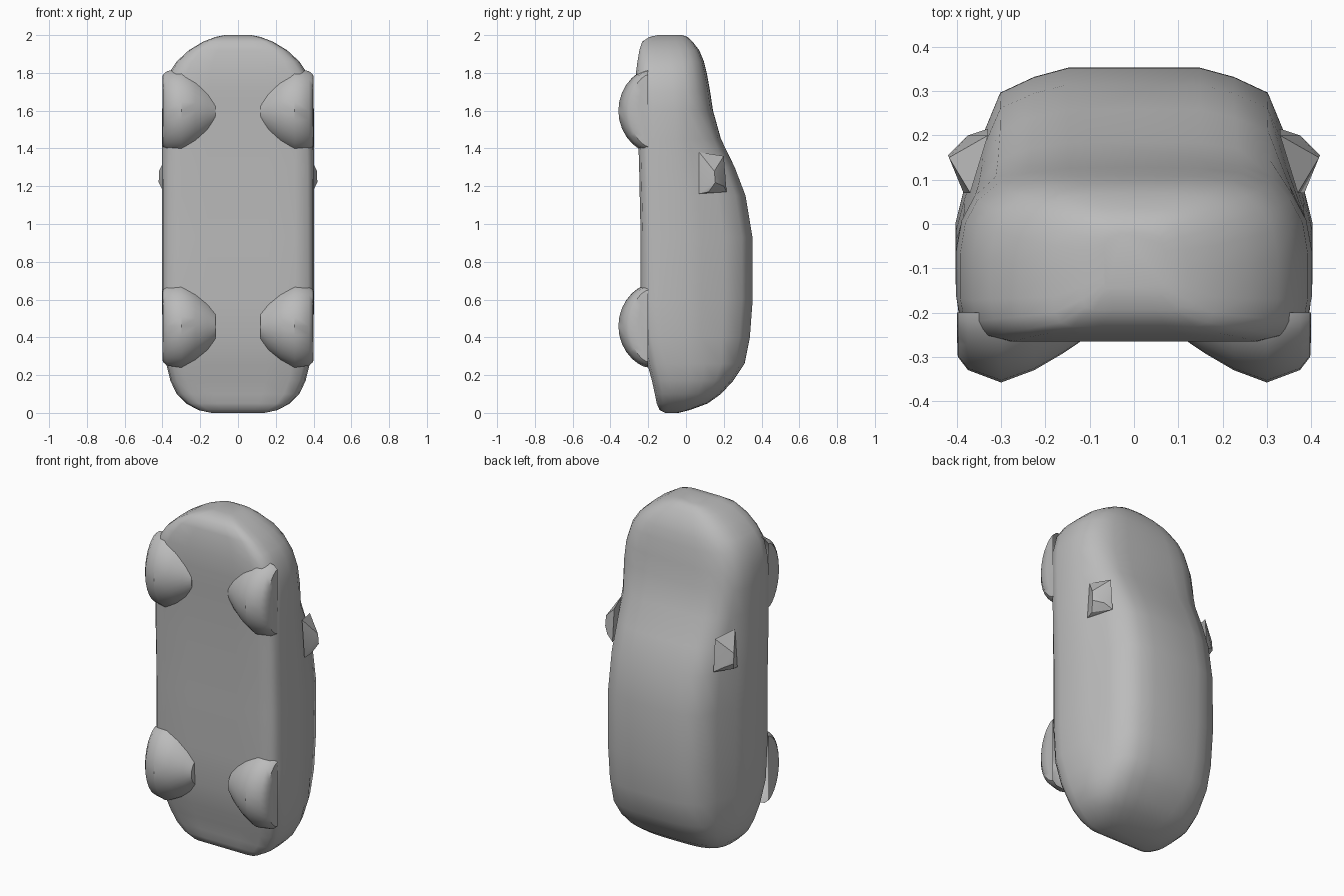
import bpy, bmesh, math
from mathutils import Vector

if "Cube" in bpy.data.objects:
    bpy.data.objects.remove(bpy.data.objects["Cube"])

grey = bpy.data.materials.new("grey")
grey.diffuse_color = (0.5, 0.5, 0.5, 1)
grey.use_nodes = True
grey.node_tree.nodes["Principled BSDF"].inputs["Base Color"].default_value = grey.diffuse_color


def finish(name, bm, angle):
    bmesh.ops.recalc_face_normals(bm, faces=bm.faces)
    me = bpy.data.meshes.new(name)
    bm.to_mesh(me)
    bm.free()
    me.materials.append(grey)
    ob = bpy.data.objects.new(name, me)
    bpy.context.collection.objects.link(ob)
    bpy.context.view_layer.objects.active = ob
    ob.select_set(True)
    bpy.ops.object.shade_smooth_by_angle(angle=math.radians(angle))
    ob.select_set(False)
    return ob


def loft(bm, rings, closed=True):
    rows = [[bm.verts.new(p) for p in r] for r in rings]
    n = len(rows[0])
    for a, b in zip(rows, rows[1:]):
        for i in range(n if closed else n - 1):
            j = (i + 1) % n
            bm.faces.new((a[i], a[j], b[j], b[i]))
    bm.faces.new(rows[0])
    bm.faces.new(rows[-1])


# Half cross-sections as fractions (width, height), from roof centre to floor centre
cabin = [(0, 1), (.37, 1), (.56, .965), (.75, .905), (.85, .74), (.95, .545),
         (1, .41), (1, .18), (.985, .08), (.92, .02), (.75, 0), (.4, .0), (0, 0)]
hood = [(0, 1), (.37, .995), (.6, .97), (.78, .91), (.9, .81), (.97, .68),
        (1, .5), (1, .25), (.975, .12), (.9, .035), (.75, 0), (.4, 0), (0, 0)]

# Body stations: height along car, half width, floor y, roof y, cabin share
stations = [(0, .14, -.11, -.04, 0), (.015, .21, -.14, .02, 0), (.05, .275, -.155, .115, 0),
            (.1, .325, -.165, .185, .2), (.17, .358, -.18, .25, .4), (.26, .38, -.205, .31, .7),
            (.4, .398, -.23, .338, 1), (.6, .403, -.24, .353, 1), (.93, .403, -.24, .352, 1),
            (1.15, .402, -.245, .315, 1), (1.3, .402, -.248, .258, .9), (1.45, .402, -.253, .185, .5),
            (1.6, .402, -.26, .143, .1), (1.7, .393, -.265, .128, 0), (1.8, .365, -.265, .11, 0),
            (1.86, .325, -.257, .095, 0), (1.92, .26, -.247, .07, 0), (1.965, .185, -.232, .035, 0),
            (1.99, .12, -.195, .01, 0), (2.0, .07, -.15, -.02, 0)]
rings = []
for z, w, y0, y1, t in stations:
    half = []
    for (cx, cy), (hx, hy) in zip(cabin, hood):
        half.append((w * (cx * t + hx * (1 - t)), y0 + (y1 - y0) * (cy * t + hy * (1 - t)), z))
    rings.append(half + [(-x, y, z) for x, y, z in half[-2:0:-1]])
bm = bmesh.new()
loft(bm, rings)
finish("car_body", bm, 50)

# Wheels: domes bulging from the floor, ridged along the middle
columns = [(.12, .08, .265), (.16, .13, .292), (.225, .18, .33), (.3, .22, .358),
           (.375, .21, .33), (.398, .19, .3), (.4, .17, .25)]
for end, zc in (("front", 1.6), ("rear", .46)):
    for side, s in (("right", 1), ("left", -1)):
        bm = bmesh.new()
        rings = []
        for x, length, depth in columns:
            arc = [math.pi * i / 14 for i in range(15)]
            rings.append([(s * x, -.2 - (depth - .2) * max(math.sin(a), 0) ** 1.25,
                           zc + length * math.cos(a)) for a in arc])
        loft(bm, rings, closed=False)
        finish(f"{end}_{side}_wheel", bm, 40)

# Side mirrors: small faceted wedges
wedge = [(.37, .07, 1.38), (.33, .2, 1.36), (.418, .15, 1.28), (.42, .155, 1.22),
         (.385, .07, 1.16), (.375, .2, 1.2), (.33, .215, 1.17), (.395, .12, 1.17)]
for side, s in (("right", 1), ("left", -1)):
    bm = bmesh.new()
    for x, y, z in wedge:
        bm.verts.new(Vector((s * x, y, z)))
    res = bmesh.ops.convex_hull(bm, input=bm.verts)
    finish(f"{side}_mirror", bm, 30)
